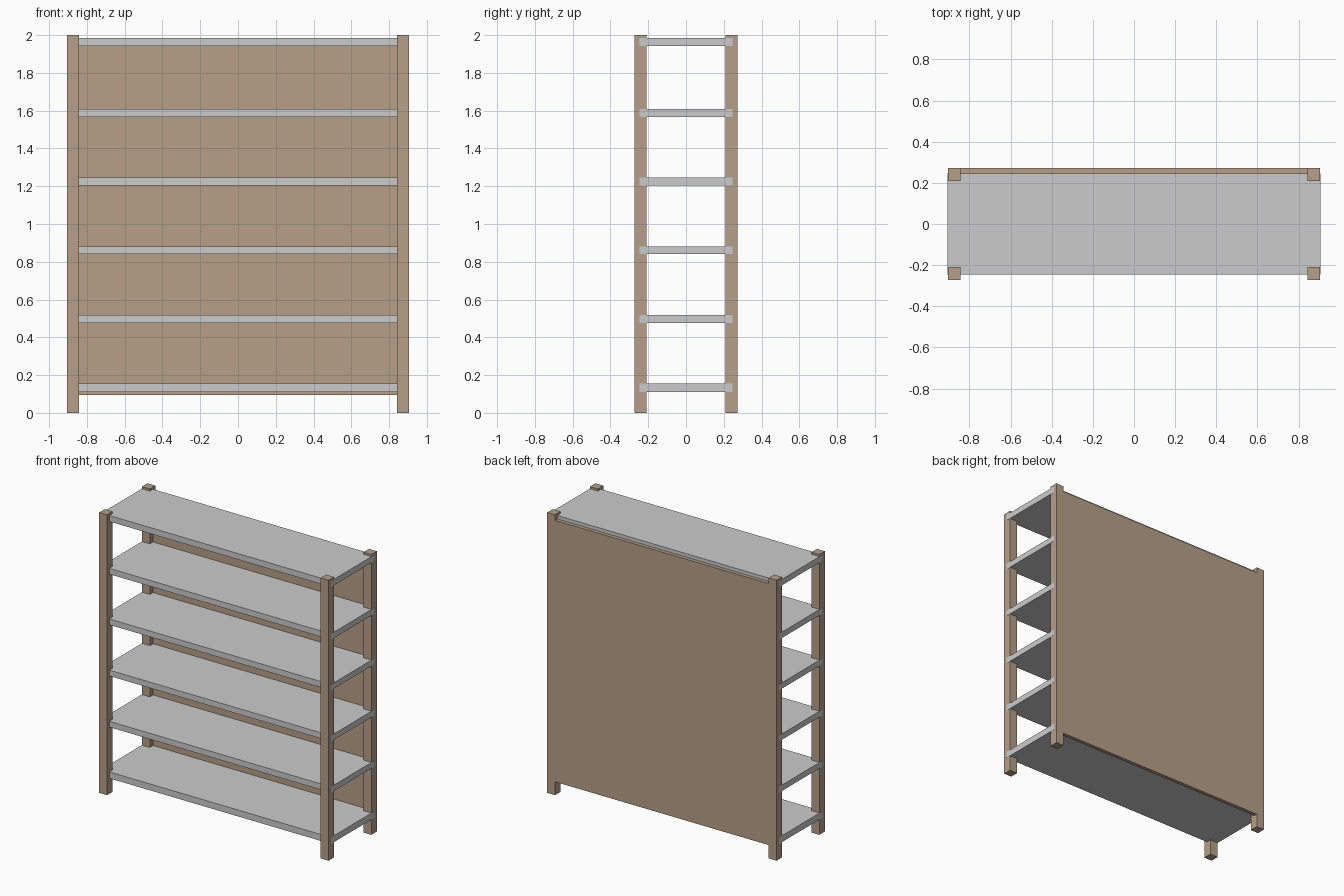
import bpy

if "Cube" in bpy.data.objects:
    bpy.data.objects.remove(bpy.data.objects["Cube"])

wood = bpy.data.materials.new("wood")
wood.diffuse_color = (0.47, 0.35, 0.25, 1)
wood.use_nodes = True
wood.node_tree.nodes["Principled BSDF"].inputs["Base Color"].default_value = wood.diffuse_color


def box(name, x, y, z, mat=None):
    """Box from (min, max) ranges on each axis."""
    bpy.ops.mesh.primitive_cube_add(
        size=1, location=[(a + b) / 2 for a, b in (x, y, z)])
    ob = bpy.context.object
    ob.name = name
    ob.scale = [b - a for a, b in (x, y, z)]
    bpy.ops.object.transform_apply(location=False, rotation=False, scale=True)
    if mat:
        ob.data.materials.append(mat)
    return ob


W, D, POST = 0.905, 0.272, 0.062   # half width, half depth, post size

# Four corner posts
for side, sx in (("left", -1), ("right", 1)):
    for end, sy in (("front", -1), ("back", 1)):
        box(f"{end}_{side}_post",
            sorted((sx * (W - POST), sx * W)),
            sorted((sy * (D - POST), sy * D)), (0, 2), wood)

# Back panel between the rear posts, flush with their back faces
inner = W - POST
box("back_panel", (-inner, inner), (0.246, D), (0.095, 1.96), wood)

# Six shelves, ends just flush with the posts
shelves = [(0.11, 0.156), (0.475, 0.517), (0.84, 0.882),
           (1.205, 1.247), (1.566, 1.608), (1.942, 1.985)]
for i, z in enumerate(shelves):
    box(f"shelf_{i + 1}", (-W - 0.001, W + 0.001), (-0.246, 0.246), z)
